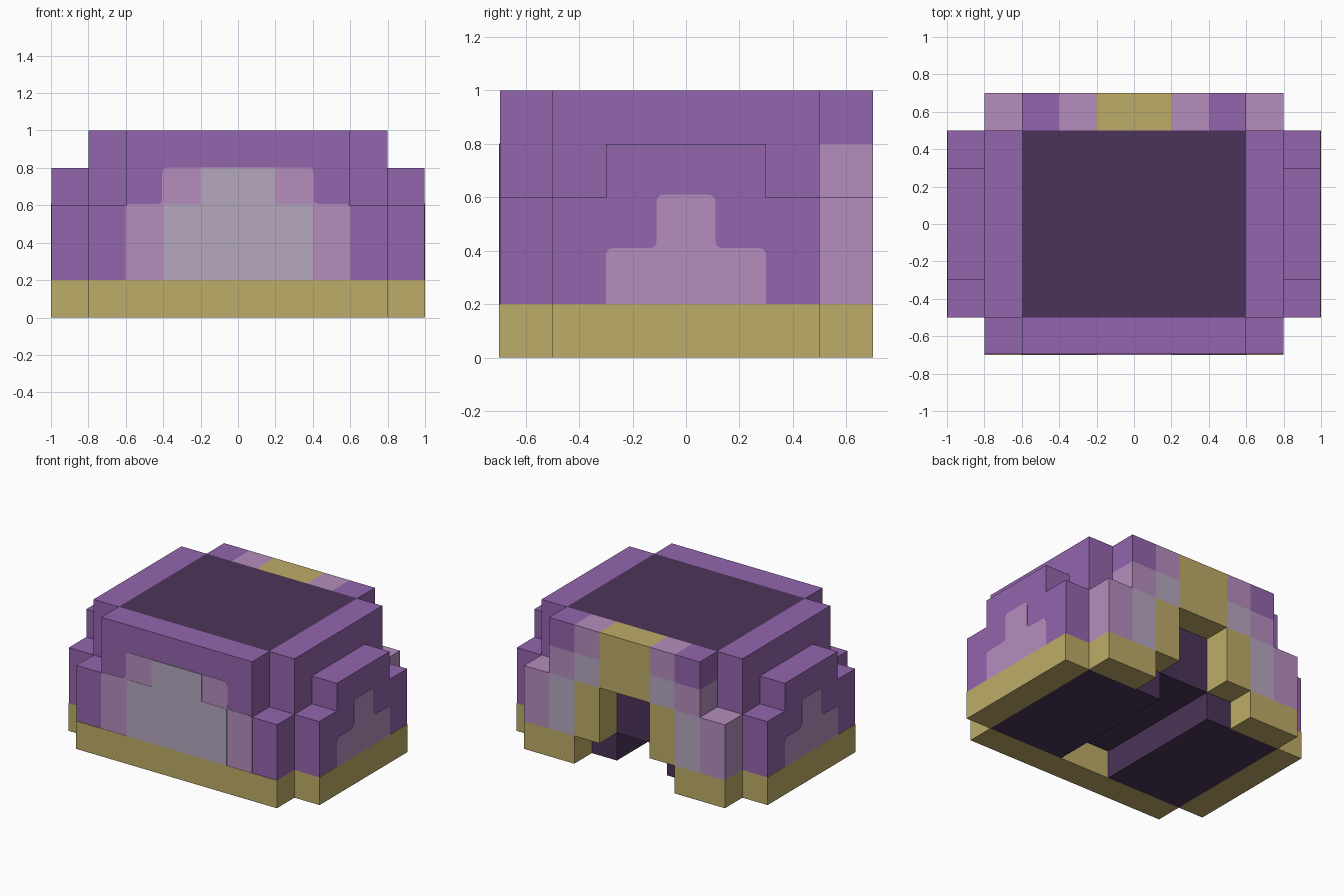
import bpy, bmesh
from mathutils import Vector

cube = bpy.data.objects.get("Cube")
if cube:
    bpy.data.objects.remove(cube, do_unlink=True)


def linear(c):
    c /= 255
    return c / 12.92 if c <= 0.04045 else ((c + 0.055) / 1.055) ** 2.4


def material(name, rgb):
    m = bpy.data.materials.new(name)
    col = (*[linear(c) for c in rgb], 1)
    m.diffuse_color = col
    m.use_nodes = True
    bsdf = next(n for n in m.node_tree.nodes if n.type == 'BSDF_PRINCIPLED')
    bsdf.inputs["Base Color"].default_value = col
    return m


PURPLE = material("purple", (148, 101, 174))
PINK = material("pink lilac", (181, 141, 190))
GREY = material("grey lilac", (182, 168, 192))
GOLD = material("gold", (190, 172, 104))
DARK = material("dark plum", (75, 52, 88))


def add_object(name, bm, mat):
    bmesh.ops.recalc_face_normals(bm, faces=bm.faces)
    me = bpy.data.meshes.new(name)
    bm.to_mesh(me)
    bm.free()
    me.materials.append(mat)
    ob = bpy.data.objects.new(name, me)
    bpy.context.scene.collection.objects.link(ob)


def box(name, x, y, z, mat):
    """Box from three (low, high) ranges."""
    bm = bmesh.new()
    bmesh.ops.create_cube(bm, size=1)
    for v in bm.verts:
        v.co = [(a + b) / 2 + c * (b - a) for c, (a, b) in zip(v.co, (x, y, z))]
    add_object(name, bm, mat)


def pair(name, x, y, z, mat):
    """Box on +x and its mirror on -x."""
    box("left_" + name, x, y, z, mat)
    box("right_" + name, (-x[1], -x[0]), y, z, mat)


def stepped(w1, z1, w2, z2, radius):
    """Stepped outline standing on z = 0.2, with rounded upper corners."""
    half = [(w1, 0.2), (w1, z1), (w2, z1), (w2, z2)]
    pts = [Vector(p) for p in half + [(-a, b) for a, b in reversed(half)]]
    out = []
    for i, p in enumerate(pts):
        if radius == 0 or i in (0, len(pts) - 1):
            out.append(p)
            continue
        a = p + (pts[i - 1] - p).normalized() * radius
        b = p + (pts[i + 1] - p).normalized() * radius
        for t in (0, 0.25, 0.5, 0.75, 1):
            out.append(a * (1 - t) ** 2 + p * 2 * t * (1 - t) + b * t * t)
    return out


def plate(name, outline, place, push, mat):
    """Thin plate: place maps outline points into space, push is its depth."""
    bm = bmesh.new()
    f = bm.faces.new([bm.verts.new(place(p)) for p in outline])
    ext = bmesh.ops.extrude_face_region(bm, geom=[f])["geom"]
    verts = [g for g in ext if isinstance(g, bmesh.types.BMVert)]
    bmesh.ops.translate(bm, verts=verts, vec=push)
    add_object(name, bm, mat)


STEP = 0.002          # layering of painted plates
FRONT = (-0.7, -0.5)
BACK = (0.5, 0.7)
MID = (-0.5, 0.5)

# Dark core, with two feet leaving a channel underneath
box("core", (-0.6, 0.6), MID, (0.2, 1), DARK)
pair("core_foot", (0.2, 0.8), MID, (0, 0.2), DARK)
pair("inner_wall", (0.6, 0.8), MID, (0.2, 1), PURPLE)

# Side walls
pair("side_skirt", (0.8, 1), MID, (0, 0.2), GOLD)
pair("side_wall", (0.8, 1 - STEP), MID, (0.2, 0.6), PURPLE)
pair("side_wall_step", (0.8, 1 - STEP), (-0.3, 0.3), (0.6, 0.8), PURPLE)

# Front wall
front_y = (-0.7 + 2 * STEP, -0.5)
box("front_skirt", (-0.8, 0.8), FRONT, (0, 0.2), GOLD)
box("front_wall", (-0.8, 0.8), front_y, (0.2, 0.6), PURPLE)
box("front_wall_top", (-0.6, 0.6), front_y, (0.6, 1), PURPLE)

# Back wall: blocks stepping in towards the gold doorway
pair("back_skirt", (0.4, 0.8), BACK, (0, 0.2), GOLD)
pair("back_corner", (0.6, 0.8), BACK, (0.2, 0.6), PINK)
pair("back_panel", (0.4, 0.6), BACK, (0.2, 0.6), GREY)
pair("door_jamb", (0.2, 0.4), BACK, (0.2, 0.6), GOLD)
pair("back_shoulder", (0.4, 0.6), BACK, (0.6, 0.8), PINK)
pair("back_upper_panel", (0.2, 0.4), BACK, (0.6, 0.8), GREY)
pair("back_top_corner", (0.4, 0.6), BACK, (0.8, 1), PURPLE)
pair("back_top_panel", (0.2, 0.4), BACK, (0.8, 1), PINK)
box("door_lintel", (-0.2, 0.2), BACK, (0.6, 1), GOLD)

# Painted stepped motifs on the front and sides
plate("front_motif_border", stepped(0.602, 0.607, 0.405, 0.802, 0.03),
      lambda p: (p.x, -0.7 + STEP, p.y), (0, 2 * STEP, 0), PINK)
plate("front_motif_centre", stepped(0.4, 0.607, 0.2, 0.802, 0),
      lambda p: (p.x, -0.7, p.y), (0, 2 * STEP, 0), GREY)
for side, s in (("left", 1), ("right", -1)):
    plate(side + "_motif", stepped(0.3, 0.41, 0.11, 0.61, 0.03),
          lambda p: (s, p.x, p.y), (-2 * STEP * s, 0, 0), PINK)
